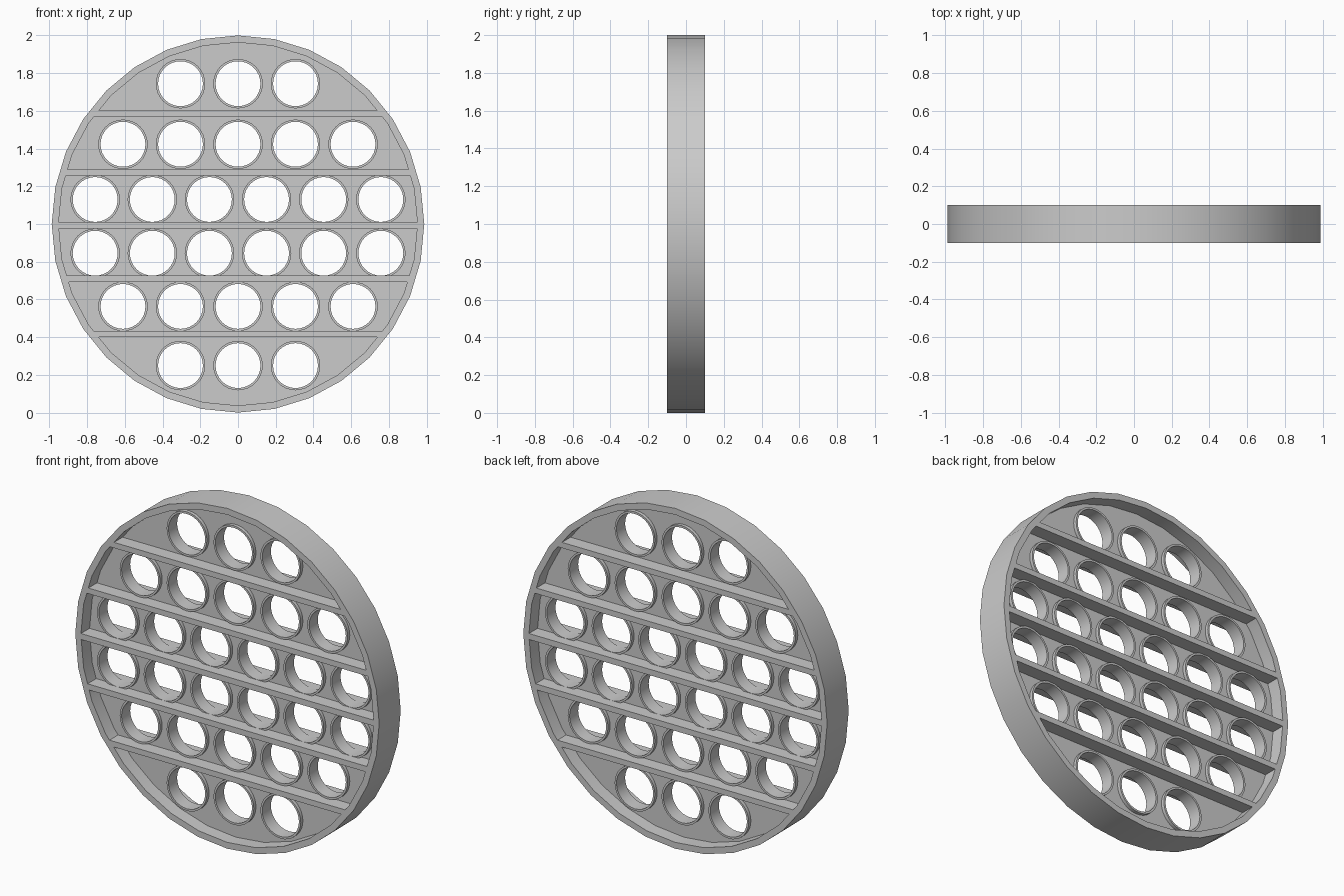
import bpy, bmesh, math
from mathutils import Matrix

if "Cube" in bpy.data.objects:
    bpy.data.objects.remove(bpy.data.objects["Cube"])

grey = bpy.data.materials.new("plain grey")
grey.diffuse_color = (0.6, 0.6, 0.6, 1)
grey.use_nodes = True
grey.node_tree.nodes["Principled BSDF"].inputs["Base Color"].default_value = grey.diffuse_color


def ellipse(cx, cz, rx, rz, n):
    return [(cx + rx * math.sin(2 * math.pi * i / n),
             cz + rz * math.cos(2 * math.pi * i / n)) for i in range(n)]


def clip(poly, z, keep_above):
    """Cut a convex outline with a horizontal line."""
    s = 1 if keep_above else -1
    out = []
    for (x0, z0), (x1, z1) in zip(poly, poly[1:] + poly[:1]):
        a, b = s * (z0 - z), s * (z1 - z)
        if a >= 0:
            out.append((x0, z0))
        if a * b < 0:
            t = a / (a - b)
            out.append((x0 + t * (x1 - x0), z))
    return out


def slab(name, outlines, half_depth):
    """Extrude outlines (first outer, the rest holes) symmetrically along y."""
    cu = bpy.data.curves.new(name + "_profile", 'CURVE')
    cu.dimensions = '2D'
    cu.fill_mode = 'BOTH'
    cu.extrude = half_depth
    for pts in outlines:
        sp = cu.splines.new('POLY')
        sp.points.add(len(pts) - 1)
        for p, (x, z) in zip(sp.points, pts):
            p.co = (x, z, 0, 1)
        sp.use_cyclic_u = True
    tmp = bpy.data.objects.new(name + "_profile", cu)
    bpy.context.collection.objects.link(tmp)
    dg = bpy.context.evaluated_depsgraph_get()
    me = bpy.data.meshes.new_from_object(tmp.evaluated_get(dg))
    bpy.data.objects.remove(tmp)
    me.transform(Matrix.Rotation(math.pi / 2, 4, 'X'))
    bm = bmesh.new()
    bm.from_mesh(me)
    bmesh.ops.remove_doubles(bm, verts=bm.verts, dist=1e-5)
    bmesh.ops.recalc_face_normals(bm, faces=bm.faces)
    bm.to_mesh(me)
    bm.free()
    me.name = name
    me.materials.clear()
    me.materials.append(grey)
    ob = bpy.data.objects.new(name, me)
    bpy.context.collection.objects.link(ob)
    bpy.ops.object.select_all(action='DESELECT')
    ob.select_set(True)
    bpy.context.view_layer.objects.active = ob
    bpy.ops.object.shade_smooth_by_angle(angle=math.radians(30))
    return ob


# Rim and cross ribs in one piece, with six open cells
outer = ellipse(0, 1, 0.988, 1.0, 32)
inner = ellipse(0, 1, 0.952, 0.963, 32)
ribs = [(0.40, 0.433), (0.692, 0.726), (0.975, 1.01), (1.257, 1.29), (1.57, 1.603)]
bottoms = [-1] + [r[1] for r in ribs]
tops = [r[0] for r in ribs] + [3]
cells = [clip(clip(inner, b, True), t, False) for b, t in zip(bottoms, tops)]
slab("rim_and_ribs", [outer] + cells, 0.1)

# Rows of holes: height, count, spacing
rows = [(1.744, 3, 0.305), (1.423, 5, 0.305), (1.13, 6, 0.303),
        (0.845, 6, 0.303), (0.563, 5, 0.305), (0.249, 3, 0.305)]
centres = [((i - (n - 1) / 2) * d, z) for z, n, d in rows for i in range(n)]

# Thin recessed plate pierced by the holes
plate_edge = ellipse(0, 1, 0.965, 0.977, 32)
slab("plate", [plate_edge] + [ellipse(x, z, 0.125, 0.125, 32) for x, z in centres], 0.02)

# Short tube lining each hole
for i, (x, z) in enumerate(centres):
    slab(f"hole_collar_{i + 1}", [ellipse(x, z, 0.131, 0.131, 32),
                                  ellipse(x, z, 0.119, 0.119, 32)], 0.04)
